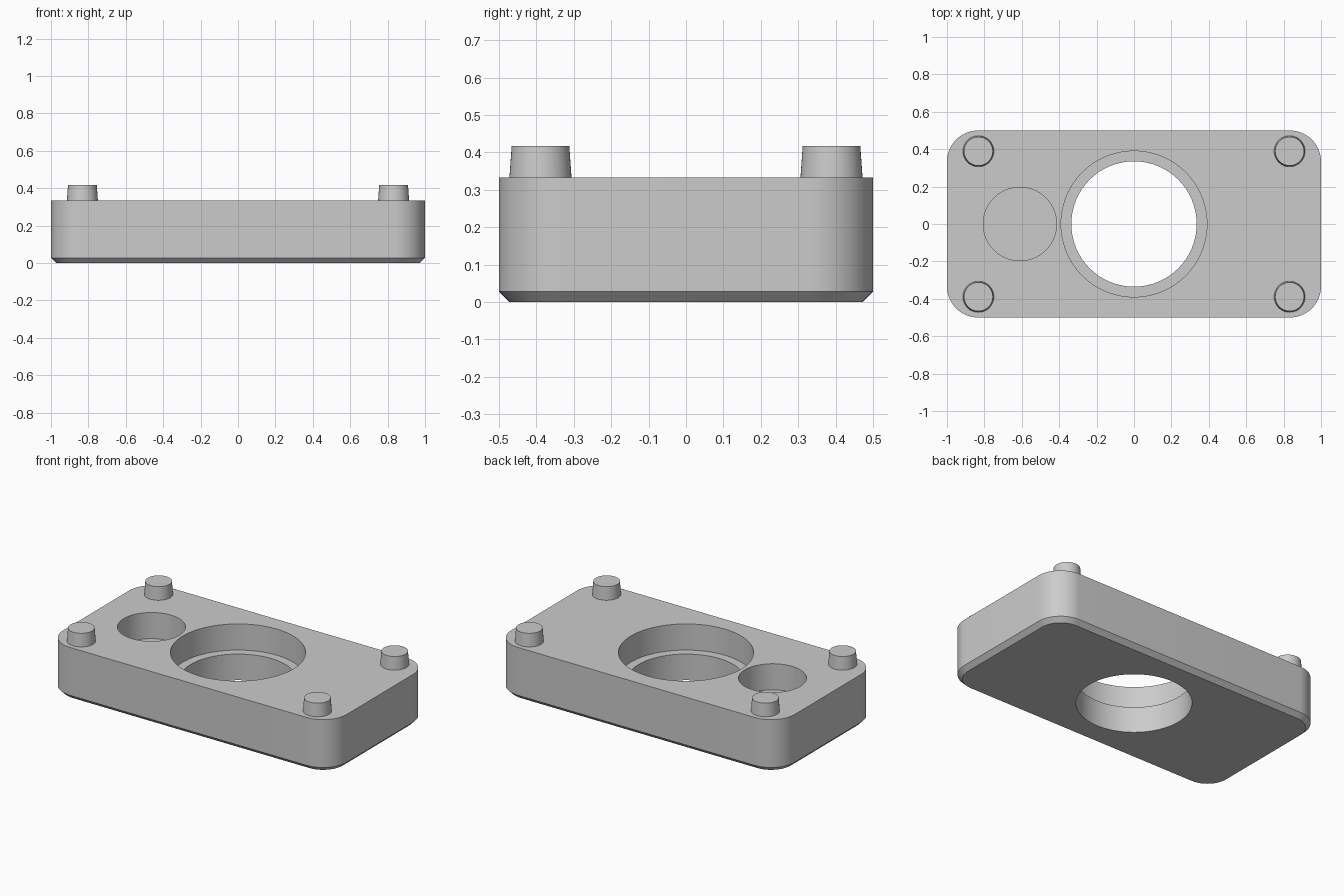
import bpy
import bmesh
from math import cos, sin, pi, radians

cube = bpy.data.objects.get("Cube")
if cube:
    bpy.data.objects.remove(cube, do_unlink=True)

LENGTH, WIDTH, HEIGHT = 2.0, 1.0, 0.333
CORNER, CHAMFER = 0.167, 0.028
POCKET_Z = HEIGHT / 2

grey = bpy.data.materials.new("plain grey")
grey.use_nodes = True
grey.diffuse_color = (0.6, 0.6, 0.6, 1)
grey.node_tree.nodes["Principled BSDF"].inputs["Base Color"].default_value = (0.6, 0.6, 0.6, 1)


def rounded_outline(inset, z, steps=16):
    """Rounded rectangle as a ring of points."""
    r = CORNER - inset
    points = []
    for quarter, (sx, sy) in enumerate([(1, 1), (-1, 1), (-1, -1), (1, -1)]):
        cx, cy = sx * (LENGTH / 2 - CORNER), sy * (WIDTH / 2 - CORNER)
        for i in range(steps + 1):
            a = (quarter + i / steps) * pi / 2
            points.append((cx + r * cos(a), cy + r * sin(a), z))
    return points


def circle(x, y, r, z, count=96):
    return [(x + r * cos(2 * pi * i / count), y + r * sin(2 * pi * i / count), z)
            for i in range(count)]


def loft(name, outlines, bottom_cap=True):
    """Skin a stack of matching outlines from bottom to top."""
    bm = bmesh.new()
    rings = [[bm.verts.new(p) for p in outline] for outline in outlines]
    for low, high in zip(rings, rings[1:]):
        n = len(low)
        for i in range(n):
            j = (i + 1) % n
            bm.faces.new((low[i], low[j], high[j], high[i]))
    bm.faces.new(rings[-1])
    if bottom_cap:
        bm.faces.new(rings[0][::-1])
    mesh = bpy.data.meshes.new(name)
    bm.to_mesh(mesh)
    bm.free()
    mesh.materials.append(grey)
    obj = bpy.data.objects.new(name, mesh)
    bpy.context.collection.objects.link(obj)
    return obj


def activate(obj):
    bpy.ops.object.select_all(action="DESELECT")
    obj.select_set(True)
    bpy.context.view_layer.objects.active = obj


def cut(body, cutter):
    cutter.hide_render = True
    mod = body.modifiers.new("cut", "BOOLEAN")
    mod.operation, mod.solver, mod.object = "DIFFERENCE", "EXACT", cutter
    activate(body)
    bpy.ops.object.modifier_apply(modifier=mod.name)
    bpy.data.objects.remove(cutter, do_unlink=True)


# Block with rounded corners and a chamfered underside
block = loft("block", [rounded_outline(CHAMFER, 0),
                       rounded_outline(0, CHAMFER),
                       rounded_outline(0, HEIGHT)])

# Stepped through bore and blind side pocket
cut(block, loft("bore_cutter", [circle(0, 0, 0.335, -0.1),
                                circle(0, 0, 0.335, POCKET_Z),
                                circle(0, 0, 0.39, POCKET_Z),
                                circle(0, 0, 0.39, HEIGHT + 0.1)]))
cut(block, loft("pocket_cutter", [circle(-0.61, 0, 0.196, POCKET_Z),
                                  circle(-0.61, 0, 0.196, HEIGHT + 0.1)]))

# Tapered locating pegs at the four corners
parts = [block]
for side, sx in (("right", -1), ("left", 1)):
    for end, sy in (("front", -1), ("back", 1)):
        x, y = sx * 0.832, sy * 0.389
        parts.append(loft(f"{end}_{side}_peg", [circle(x, y, 0.083, HEIGHT, 48),
                                                circle(x, y, 0.077, 0.417, 48)],
                          bottom_cap=False))

for part in parts:
    activate(part)
    bpy.ops.object.shade_smooth_by_angle(angle=radians(30))
